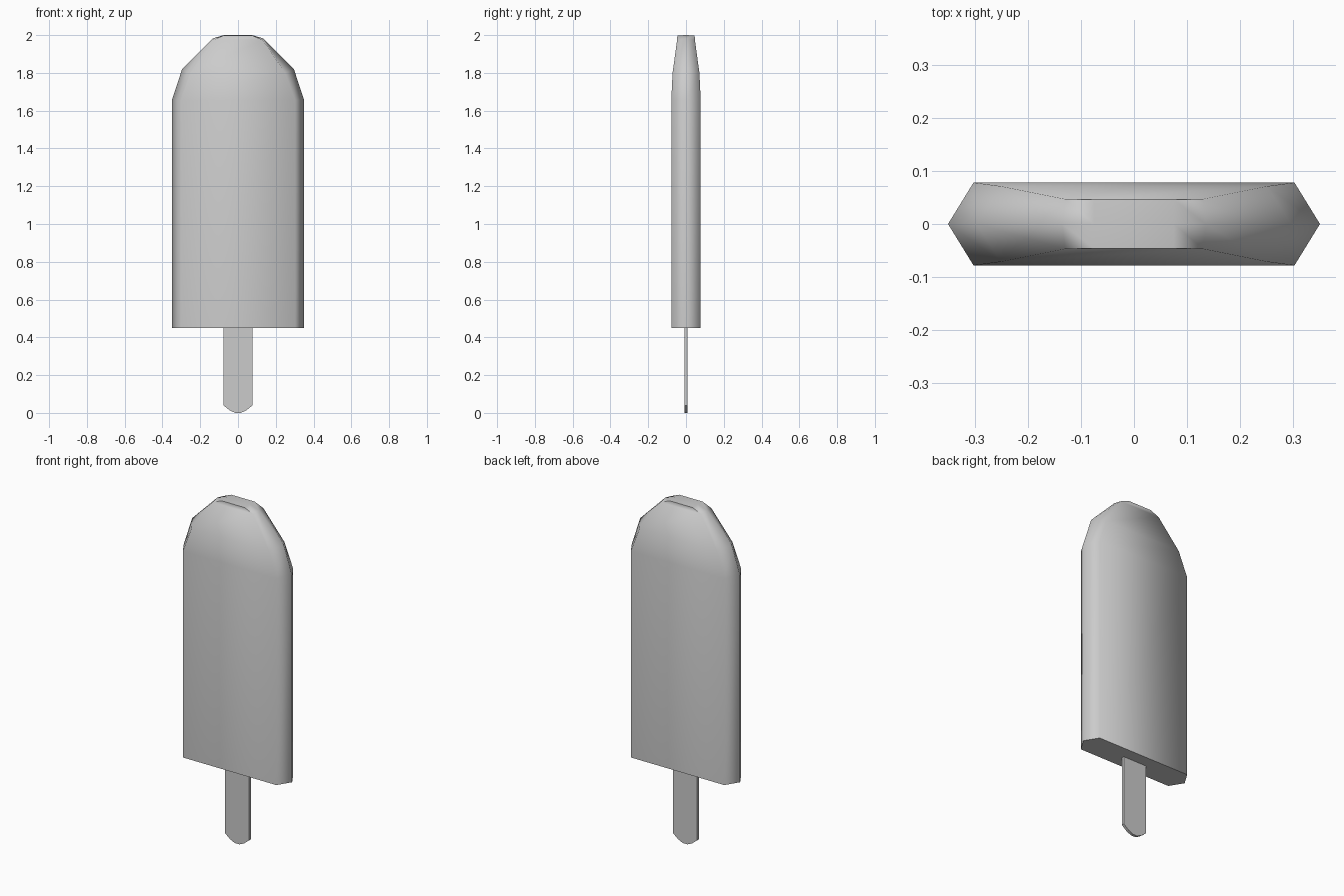
import bpy, bmesh, math

if "Cube" in bpy.data.objects:
    bpy.data.objects.remove(bpy.data.objects["Cube"])


def make_object(name, bm, angle):
    bmesh.ops.recalc_face_normals(bm, faces=bm.faces)
    mesh = bpy.data.meshes.new(name)
    bm.to_mesh(mesh)
    bm.free()
    obj = bpy.data.objects.new(name, mesh)
    bpy.context.collection.objects.link(obj)
    bpy.ops.object.select_all(action='DESELECT')
    obj.select_set(True)
    bpy.context.view_layer.objects.active = obj
    bpy.ops.object.shade_smooth_by_angle(angle=math.radians(angle))
    return obj


def loft(rings):
    bm = bmesh.new()
    rows = [[bm.verts.new(p) for p in ring] for ring in rings]
    n = len(rows[0])
    for a, b in zip(rows, rows[1:]):
        for i in range(n):
            j = (i + 1) % n
            bm.faces.new((a[i], a[j], b[j], b[i]))
    bm.faces.new(rows[0])
    bm.faces.new(rows[-1])
    return bm


def hexagon(edge_x, edge_z, face_x, face_y, face_z):
    return [(edge_x, 0, edge_z), (face_x, face_y, face_z), (-face_x, face_y, face_z),
            (-edge_x, 0, edge_z), (-face_x, -face_y, face_z), (face_x, -face_y, face_z)]


# Frozen bar: six-sided section tapering into a rounded top
body_rows = [(0.35, 0.45, 0.302, 0.078, 0.45),
             (0.35, 1.655, 0.302, 0.078, 1.655),
             (0.296, 1.82, 0.25, 0.071, 1.80),
             (0.135, 1.982, 0.13, 0.047, 1.975),
             (0.075, 2.0, 0.075, 0.046, 1.998)]
make_object("ice_bar", loft([hexagon(*r) for r in body_rows]), 70)

# Flat stick with a rounded lower end
half = [(0.077, 0.55), (0.077, 0.04), (0.045, 0.014), (0.015, 0.0)]
outline = half + [(-x, z) for x, z in reversed(half)]
make_object("stick", loft([[(x, y, z) for x, z in outline] for y in (-0.008, 0.008)]), 40)
